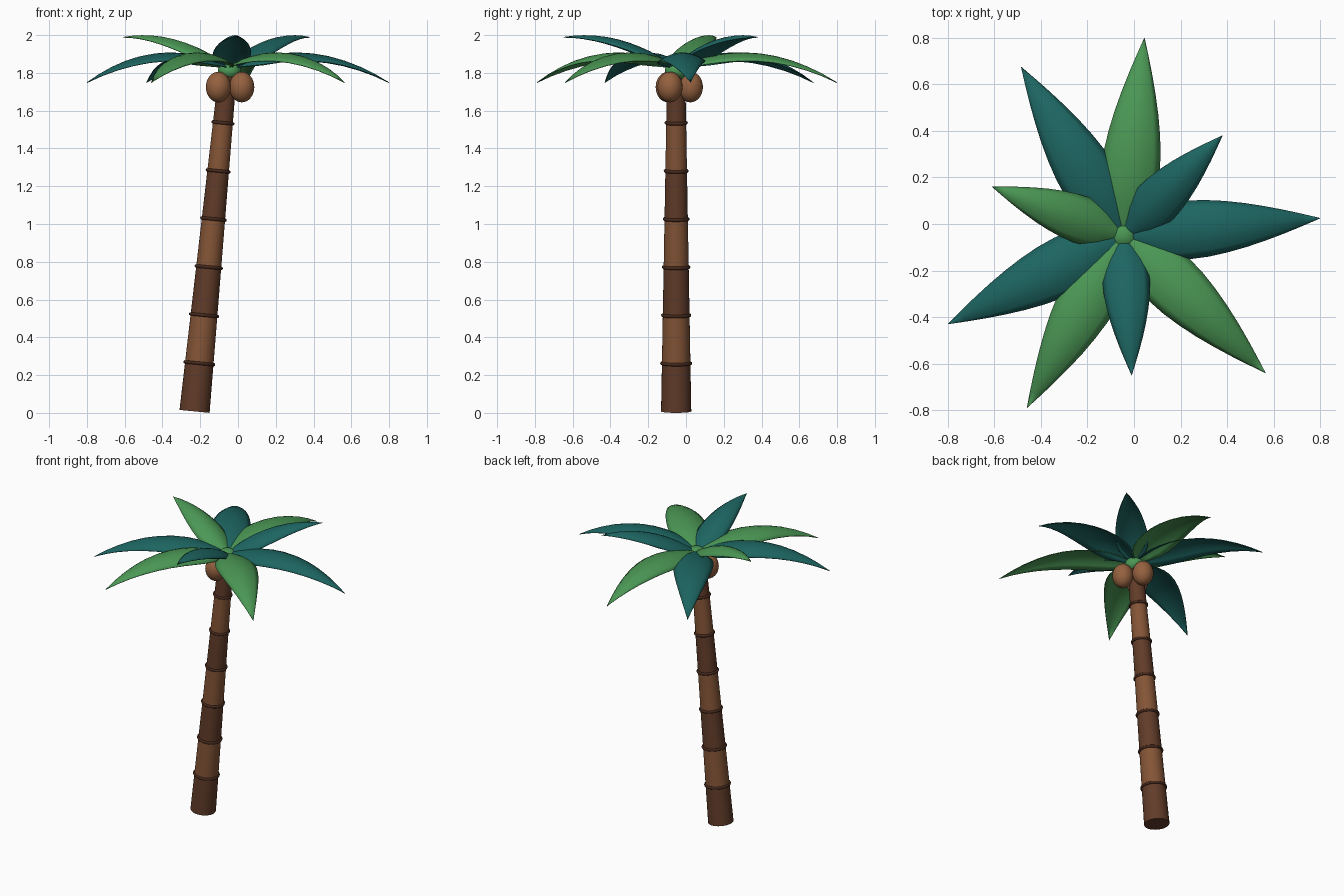
import bpy, bmesh, math
from mathutils import Vector

if "Cube" in bpy.data.objects:
    bpy.data.objects.remove(bpy.data.objects["Cube"])


def material(name, rgb):
    m = bpy.data.materials.new(name)
    m.diffuse_color = (*rgb, 1)
    m.use_nodes = True
    m.node_tree.nodes["Principled BSDF"].inputs["Base Color"].default_value = m.diffuse_color
    return m


LIGHT = material("light_bark", (0.23, 0.09, 0.037))
DARK = material("dark_bark", (0.12, 0.045, 0.022))
RING = material("ring_bark", (0.06, 0.022, 0.012))
NUT = material("coconut_shell", (0.30, 0.12, 0.05))
GREEN = material("leaf_green", (0.07, 0.31, 0.09))
TEAL = material("leaf_teal", (0.012, 0.13, 0.12))


def finish(obj, name, mat, angle=40):
    obj.name = name
    obj.data.materials.append(mat)
    bpy.ops.object.select_all(action='DESELECT')
    obj.select_set(True)
    bpy.context.view_layer.objects.active = obj
    bpy.ops.object.shade_smooth_by_angle(angle=math.radians(angle))
    return obj


# Leaning trunk: tapered segments with a ring at every joint
BASE = Vector((-0.23, -0.052, 0.008))
TOP = Vector((-0.055, -0.052, 1.79))
AXIS = TOP - BASE
ROT = AXIS.to_track_quat('Z', 'Y').to_euler()
SEGMENTS = 7


def trunk_radius(t):
    return 0.08 - 0.032 * t


for i in range(SEGMENTS):
    t0, t1 = i / SEGMENTS, (i + 1) / SEGMENTS
    bpy.ops.mesh.primitive_cone_add(
        vertices=32, radius1=trunk_radius(t0), radius2=trunk_radius(t1),
        depth=AXIS.length / SEGMENTS, location=BASE + AXIS * (t0 + t1) / 2, rotation=ROT)
    finish(bpy.context.object, f"trunk_segment_{i + 1}", LIGHT if i % 2 else DARK)
    if i:
        bpy.ops.mesh.primitive_torus_add(
            major_radius=trunk_radius(t0), minor_radius=0.009, major_segments=32,
            minor_segments=10, location=BASE + AXIS * t0, rotation=ROT)
        finish(bpy.context.object, f"trunk_ring_{i}", RING, 60)


def ellipsoid(name, loc, scale, mat):
    bpy.ops.mesh.primitive_uv_sphere_add(segments=32, ring_count=16, radius=1, location=loc)
    bpy.context.object.scale = scale
    finish(bpy.context.object, name, mat, 60)


# Crown heart and three coconuts around the trunk
CROWN = Vector((-0.045, -0.05, 0))
ellipsoid("crown_heart", CROWN + Vector((0, 0, 1.81)), (0.062, 0.062, 0.05), GREEN)
for i, deg in enumerate((-28, 97, 217)):
    a = math.radians(deg)
    ellipsoid(f"coconut_{i + 1}", CROWN + Vector((0.074 * math.cos(a), 0.074 * math.sin(a), 1.725)),
              (0.066, 0.066, 0.081), NUT)

# Half-width along a leaf, as (position, share of the widest point)
OUTLINE = [(0, .18), (.04, .3), (.09, .55), (.17, .85), (.24, .96), (.32, 1), (.42, .97),
           (.52, .88), (.62, .75), (.72, .585), (.82, .395), (.91, .205), (1, .006)]


def leaf(name, tip, half_width, heights, sag, mat):
    """Arched leaf: quadratic midrib and a domed cross-section."""
    tip = Vector((*tip, 0))
    side = (tip - CROWN).normalized().cross(Vector((0, 0, 1)))
    z0, z1, z2 = heights
    bm = bmesh.new()
    rows = []
    for t, w in OUTLINE:
        z = (1 - t) ** 2 * z0 + 2 * t * (1 - t) * z1 + t * t * z2
        mid = CROWN.lerp(tip, t) + Vector((0, 0, z))
        rows.append([bm.verts.new(mid + side * (u / 4 * w * half_width)
                                  - Vector((0, 0, sag * w * (u / 4) ** 2)))
                     for u in range(-4, 5)])
    for a, b in zip(rows, rows[1:]):
        for k in range(8):
            bm.faces.new((a[k], a[k + 1], b[k + 1], b[k]))
    bmesh.ops.recalc_face_normals(bm, faces=bm.faces)
    bm.faces.ensure_lookup_table()
    if bm.faces[len(bm.faces) // 2].normal.z < 0:
        bmesh.ops.reverse_faces(bm, faces=bm.faces)
    mesh = bpy.data.meshes.new(name)
    bm.to_mesh(mesh)
    bm.free()
    obj = bpy.data.objects.new(name, mesh)
    bpy.context.collection.objects.link(obj)
    finish(obj, name, mat, 50)
    mod = obj.modifiers.new("thickness", 'SOLIDIFY')
    mod.thickness = 0.004


# Six long drooping leaves below, three short raised leaves above
LONG = [((0.045, 0.80), GREEN), ((0.80, 0.025), TEAL), ((0.565, -0.64), GREEN),
        ((-0.46, -0.79), GREEN), ((-0.80, -0.43), TEAL), ((-0.485, 0.675), TEAL)]
SHORT = [((0.38, 0.38), TEAL), ((-0.01, -0.65), TEAL), ((-0.61, 0.16), GREEN)]
for i, (tip, mat) in enumerate(LONG):
    leaf(f"long_leaf_{i + 1}", tip, 0.126, (1.83, 2.02, 1.75), 0.045, mat)
for i, (tip, mat) in enumerate(SHORT):
    leaf(f"short_leaf_{i + 1}", tip, 0.102, (1.83, 2.04, 1.99), 0.045, mat)
